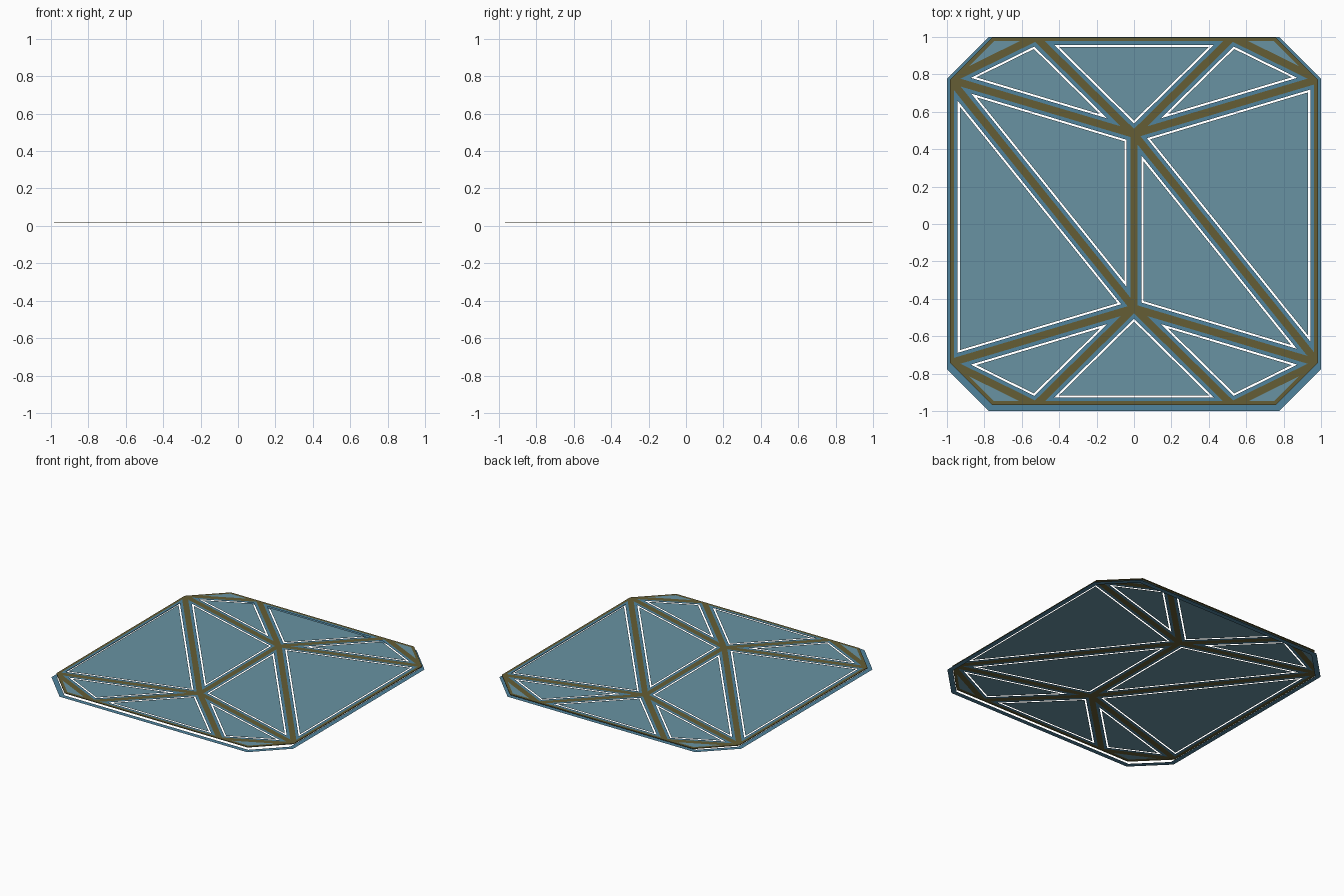
import bpy, bmesh
from mathutils import Vector
from mathutils.geometry import intersect_line_line_2d as _unused

if "Cube" in bpy.data.objects:
    bpy.data.objects.remove(bpy.data.objects["Cube"])

TOP, LIP, SHIFT = 0.022, 0.017, 0.015


def material(name, rgb):
    m = bpy.data.materials.new(name)
    m.diffuse_color = (*rgb, 1)
    m.use_nodes = True
    m.node_tree.nodes["Principled BSDF"].inputs["Base Color"].default_value = m.diffuse_color
    return m


TEAL = material("pane_teal", (0.14, 0.29, 0.36))
BLUE = material("border_blue", (0.08, 0.23, 0.34))
BROWN = material("lead_brown", (0.13, 0.11, 0.035))


def ccw(poly):
    area = sum(a[0] * b[1] - b[0] * a[1] for a, b in zip(poly, poly[1:] + poly[:1]))
    return list(poly) if area > 0 else list(poly)[::-1]


def inset(poly, d):
    """Offset every edge of a convex polygon inward by d."""
    pts = [Vector(p) for p in poly]
    out = []
    for i, p in enumerate(pts):
        e1 = (p - pts[i - 1]).normalized()
        e2 = (pts[(i + 1) % len(pts)] - p).normalized()
        n1, n2 = Vector((-e1.y, e1.x)), Vector((-e2.y, e2.x))
        out.append(p + (n1 + n2) * d / (1 + n1.dot(n2)))
    return out


def fill(bm, poly, z):
    bm.faces.new([bm.verts.new((p[0], p[1], z)) for p in poly])


def band(bm, a, b, za, zb):
    va = [bm.verts.new((p[0], p[1], za)) for p in a]
    vb = [bm.verts.new((p[0], p[1], zb)) for p in b]
    for i in range(len(va)):
        j = (i + 1) % len(va)
        bm.faces.new((va[i], va[j], vb[j], vb[i]))


def finish(bm, name, mat, y=0):
    bmesh.ops.remove_doubles(bm, verts=bm.verts, dist=1e-5)
    me = bpy.data.meshes.new(name)
    bm.to_mesh(me)
    bm.free()
    me.materials.append(mat)
    ob = bpy.data.objects.new(name, me)
    ob.location.y = y
    bpy.context.collection.objects.link(ob)


def octagon(r, c):
    return [(c, -r), (r, -c), (r, c), (c, r), (-c, r), (-r, c), (-r, -c), (-c, -r)]


# Triangular cells of the window, and the four clipped corners
H, K = 0.982, 0.757
A = {s: (0, s * 0.465) for s in (1, -1)}
B = {(i, j): (i * H, j * K) for i in (1, -1) for j in (1, -1)}
C = {(i, j): (i * 0.525, j * H) for i in (1, -1) for j in (1, -1)}
cells, corners = [], []
for s in (1, -1):
    cells.append([A[s], C[1, s], C[-1, s]])
    for i in (1, -1):
        cells.append([A[s], C[i, s], B[i, s]])
        corners.append([B[i, s], C[i, s], (i * K, s * H)])
    cells.append([A[s], A[-s], B[s, -s]])
    cells.append([A[s], B[s, s], B[s, -s]])

# Lead bars, blue borders and panes, with an open slit around each pane
bars, borders, panes = bmesh.new(), bmesh.new(), bmesh.new()
for cell in map(ccw, cells):
    band(bars, cell, inset(cell, 0.02), TOP, TOP)
    band(borders, inset(cell, 0.02), inset(cell, 0.04), TOP, TOP)
    fill(panes, inset(cell, 0.051), TOP)
for cell in map(ccw, corners):
    band(bars, cell, inset(cell, 0.02), TOP, TOP)
    fill(panes, inset(cell, 0.02), TOP)
# Thin outer lip
rim = octagon(H, K)
band(bars, rim, rim, LIP, TOP)
finish(bars, "lead_bars", BROWN, SHIFT)
finish(borders, "pane_borders", BLUE, SHIFT)
finish(panes, "panes", TEAL, SHIFT)

# Lower outer frame
frame = bmesh.new()
outer = octagon(1.0, 0.775)
band(frame, outer, inset(outer, 0.036), 0, 0)
finish(frame, "outer_frame", BLUE)
